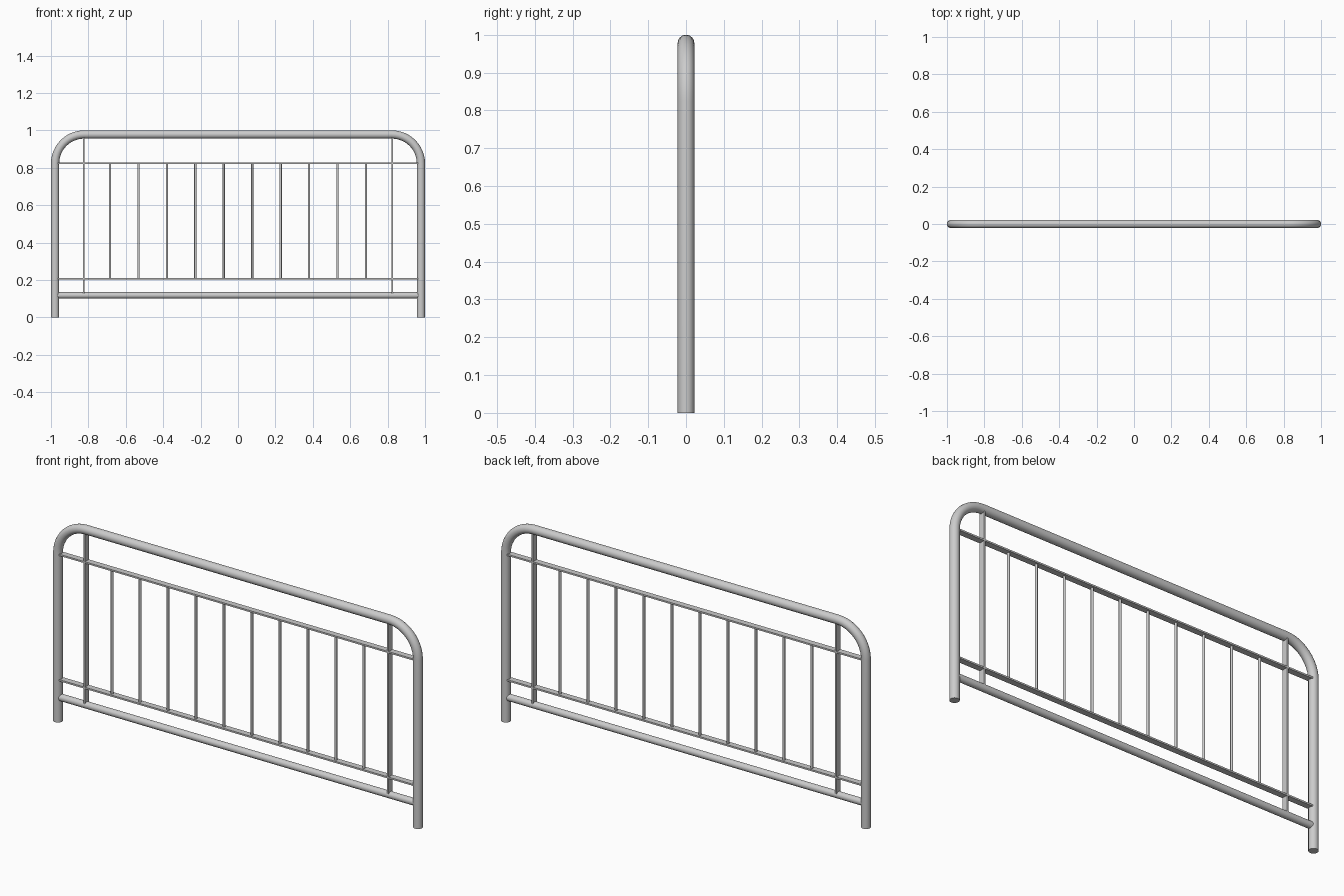
import bpy, math
from mathutils import Vector

if "Cube" in bpy.data.objects:
    bpy.data.objects.remove(bpy.data.objects["Cube"])

R = 0.022      # main tube radius
X = 0.978      # leg centre line
BEND = 0.155   # corner bend radius


def finish(ob, name):
    ob.name = name
    bpy.ops.object.select_all(action='DESELECT')
    ob.select_set(True)
    bpy.context.view_layer.objects.active = ob
    bpy.ops.object.shade_smooth_by_angle(angle=math.radians(40))


def tube(name, points, radius, res=6):
    cu = bpy.data.curves.new(name, 'CURVE')
    cu.dimensions = '3D'
    cu.bevel_depth = radius
    cu.bevel_resolution = res
    cu.use_fill_caps = True
    sp = cu.splines.new('POLY')
    sp.points.add(len(points) - 1)
    for p, co in zip(sp.points, points):
        p.co = (*co, 1)
    ob = bpy.data.objects.new(name, cu)
    bpy.context.collection.objects.link(ob)
    bpy.ops.object.select_all(action='DESELECT')
    ob.select_set(True)
    bpy.context.view_layer.objects.active = ob
    bpy.ops.object.convert(target='MESH')
    finish(bpy.context.object, name)


def bar(name, center, size):
    bpy.ops.mesh.primitive_cube_add(size=1, location=center)
    ob = bpy.context.object
    ob.scale = size
    bpy.ops.object.transform_apply(location=False, rotation=False, scale=True)
    ob.name = name


# bent outer frame: two legs and the top rail in one tube
top = 1 - R
arc = []
for i in range(13):
    a = math.pi / 2 * i / 12
    arc.append((X - BEND + BEND * math.cos(a), 0, top - BEND + BEND * math.sin(a)))
right = [(X, 0, 0)] + arc
left = [(-x, y, z) for x, y, z in reversed(right)]
tube("outer_frame", right + left, R)

# round bottom rail
tube("bottom_rail", [(-X, 0, 0.118), (X, 0, 0.118)], 0.017)

# flat horizontal bars
for name, z in (("lower_flat_bar", 0.207), ("upper_flat_bar", 0.823)):
    bar(name, (0, 0, z), (2 * X - 0.02, 0.03, 0.008))

# flat upright bars near each leg
for name, s in (("left_flat_upright", -1), ("right_flat_upright", 1)):
    bar(name, (s * 0.825, 0, 0.545), (0.008, 0.03, 0.85))

# thin round balusters
for i in range(10):
    x = (i - 4.5) * 0.152
    tube(f"baluster_{i + 1}", [(x, 0, 0.207), (x, 0, 0.823)], 0.006, 3)
